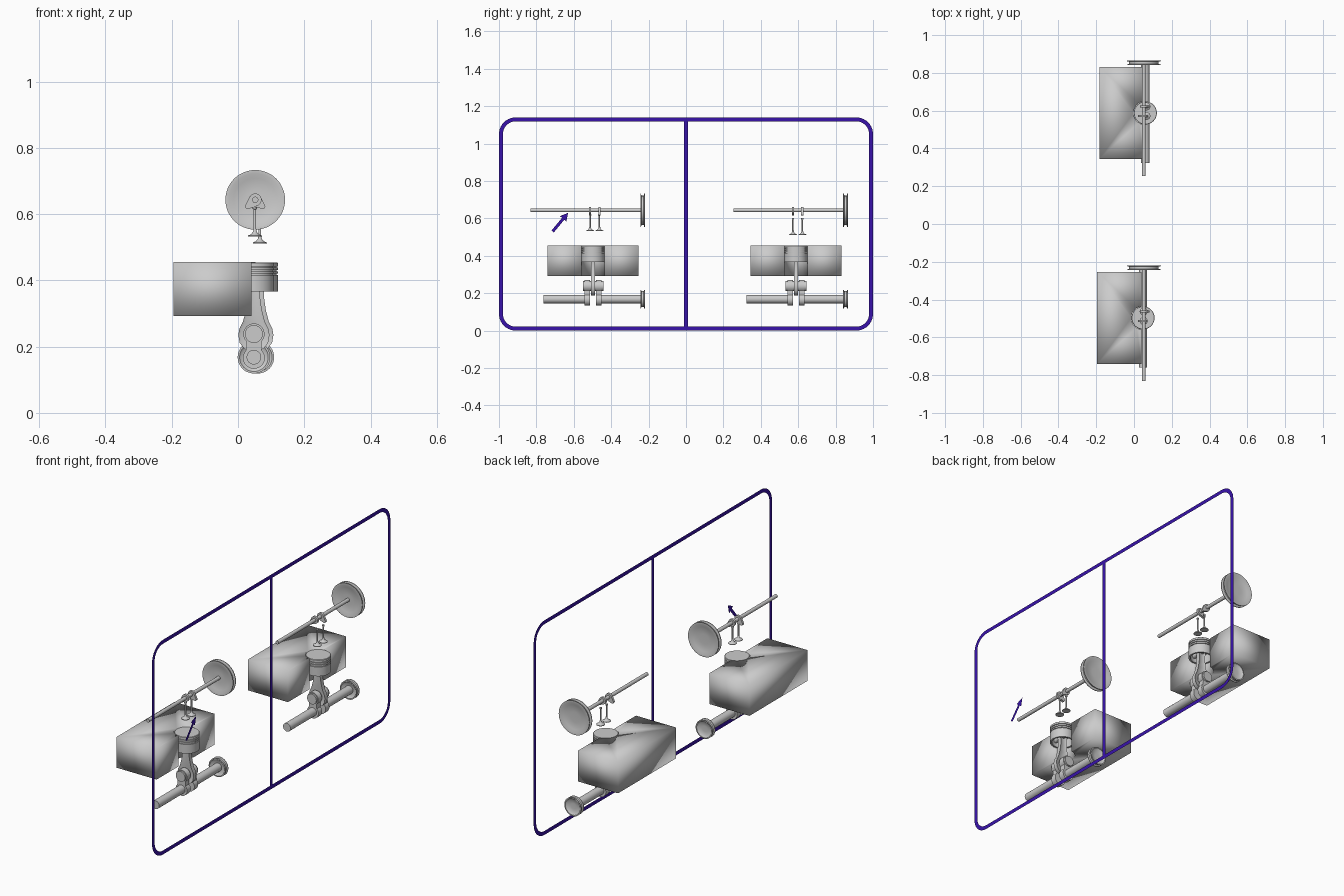
import bpy, bmesh
from math import sin, cos, pi, radians
from mathutils import Matrix, Vector

if "Cube" in bpy.data.objects:
    bpy.data.objects.remove(bpy.data.objects["Cube"])

PANEL_X = 0.195


def finish(bm, name, angle=35, loc=(0, 0, 0), mat=None):
    me = bpy.data.meshes.new(name)
    bm.to_mesh(me)
    bm.free()
    ob = bpy.data.objects.new(name, me)
    ob.location = loc
    bpy.context.collection.objects.link(ob)
    if mat:
        me.materials.append(mat)
    if angle:
        bpy.ops.object.select_all(action='DESELECT')
        ob.select_set(True)
        bpy.context.view_layer.objects.active = ob
        bpy.ops.object.shade_smooth_by_angle(angle=radians(angle))
    return ob


def lathe(name, profile, loc, axis='Z', n=40):
    """Spin a (radius, height) profile around Z, or lay it along Y."""
    bm = bmesh.new()
    vs = [bm.verts.new((r, 0, h)) for r, h in profile]
    es = [bm.edges.new(p) for p in zip(vs, vs[1:])]
    bmesh.ops.spin(bm, geom=vs + es, cent=(0, 0, 0), axis=(0, 0, 1), angle=2 * pi, steps=n)
    bmesh.ops.remove_doubles(bm, verts=bm.verts, dist=1e-5)
    bmesh.ops.recalc_face_normals(bm, faces=bm.faces)
    if axis == 'Y':
        bm.transform(Matrix.Rotation(-pi / 2, 4, 'X'))
    return finish(bm, name, loc=loc)


def rod_y(name, r, y0, y1, loc):
    return lathe(name, [(0, y0), (r, y0), (r, y1), (0, y1)], loc, 'Y', 28)


def plate(name, pts, y0, y1, loc, channel=0):
    """Extrude an XZ outline along Y, optionally with recessed sides."""
    bm = bmesh.new()
    a = [bm.verts.new((x, y0, z)) for x, z in pts]
    b = [bm.verts.new((x, y1, z)) for x, z in pts]
    ends = [bm.faces.new(a), bm.faces.new(b[::-1])]
    for i in range(len(a)):
        j = (i + 1) % len(a)
        bm.faces.new((a[i], b[i], b[j], a[j]))
    bmesh.ops.recalc_face_normals(bm, faces=bm.faces)
    if channel:
        bmesh.ops.inset_individual(bm, faces=ends, thickness=channel, depth=-channel * 0.6)
    return finish(bm, name, loc=loc)


def arc(cx, cz, r, a0, a1, n):
    return [(cx + r * cos(radians(a0 + (a1 - a0) * i / n)),
             cz + r * sin(radians(a0 + (a1 - a0) * i / n))) for i in range(n + 1)]


def pulley(name, R, loc):
    half = [(0, .004), (.3 * R, .004), (.72 * R, .006), (.88 * R, .0125),
            (R, .0125), (R, .009), (.87 * R, .006)]
    lathe(name, [(r, -h) for r, h in half] + [(r, h) for r, h in half[::-1]], loc, 'Y', 48)


def cylinder_block(name, loc):
    # half block with a half-round bore, smooth shaded all over
    pts = [(-.008, -.243), (-.008, -.062)]
    pts += [(x, y) for x, y in arc(0, 0, .0625, 263, 97, 24)]
    pts += [(-.008, .062), (-.008, .243), (-.243, .243), (-.243, -.243)]
    bm = bmesh.new()
    lo = [bm.verts.new((x, y, .292)) for x, y in pts]
    hi = [bm.verts.new((x, y, .456)) for x, y in pts]
    bm.faces.new(lo)
    bm.faces.new(hi)
    for i in range(len(lo)):
        j = (i + 1) % len(lo)
        bm.faces.new((lo[i], lo[j], hi[j], hi[i]))
    bmesh.ops.remove_doubles(bm, verts=bm.verts, dist=.002)
    bmesh.ops.recalc_face_normals(bm, faces=bm.faces)
    bmesh.ops.triangulate(bm, faces=bm.faces)
    for f in bm.faces:
        f.smooth = True
    finish(bm, name, 0, loc)


def engine(tag, x, y, valve_x, valve_z):
    base = (x, y, 0)
    cylinder_block("cylinder_block_" + tag, base)

    # hollow piston with ring grooves, and its pin
    R = .061
    prof = [(0, .454), (R - .002, .454), (R, .452)]
    for z in (.442, .431, .420):
        prof += [(R, z), (R - .005, z), (R - .005, z - .004), (R, z - .004)]
    prof += [(R, .367), (R - .009, .367), (R - .009, .415), (0, .415)]
    lathe("piston_" + tag, prof, base, n=48)
    rod_y("piston_pin_" + tag, .012, -.054, .054, (x, y, .4))

    # connecting rod
    half = [(.012, .425), (.02, .414), (.023, .4), (.018, .375), (.019, .345), (.024, .31),
            (.033, .275), (.044, .253), (.047, .235), (.043, .212), (.03, .194), (.012, .187)]
    plate("connecting_rod_" + tag, half + [(-a, b) for a, b in half[::-1]],
          -.011, .011, base, .006)

    # crankshaft: pin, two webs, two journals and end pulley
    rod_y("crank_pin_" + tag, .027, -.055, .055, (x, y, .238))
    web = arc(0, .238, .032, -45, 225, 24) + arc(0, .166, .033, 135, 405, 24)
    for side, s in (("front", -1), ("rear", 1)):
        plate(f"crank_web_{side}_{tag}", web, s * .015, s * .046, base)
    rod_y("crank_journal_front_" + tag, .022, -.264, -.044, (x, y, .168))
    rod_y("crank_journal_rear_" + tag, .022, .044, .265, (x, y, .168))
    pulley("crank_pulley_" + tag, .049, (x, y + .265, .168))

    # camshaft with pulley, cams and valves
    cx, cz = .052, .643
    rod_y("camshaft_" + tag, .0095, -.334, .265, (cx, y, cz))
    pulley("cam_pulley_" + tag, .09, (cx, y + .265, cz))
    for i, (dy, lean) in enumerate(((-.016, 222), (.034, 318))):
        tip = (.03 * cos(radians(lean)), .03 * sin(radians(lean)))
        cam = arc(0, 0, .019, lean + 65, lean + 295, 20) + arc(*tip, .008, lean - 65, lean + 65, 8)
        plate(f"cam_{i}_{tag}", cam, dy - .006, dy + .006, (cx, y, cz))
        lathe(f"valve_{i}_{tag}",
              [(0, 0), (.021, 0), (.021, .003), (.012, .007), (.006, .014), (.004, .024),
               (.004, .082), (.0065, .084), (.0065, .09), (0, .09)],
              (valve_x, y + dy, valve_z), n=24)


engine("front", .048, -.497, .051, .532)
engine("rear", .060, .588, .066, .511)

# flat purple outline, divider and arrow
purple = bpy.data.materials.new("purple")
purple.diffuse_color = (.04, .006, .4, 1)
purple.use_nodes = True
purple.node_tree.nodes["Principled BSDF"].inputs["Base Color"].default_value = purple.diffuse_color


def rounded(inset, n=10):
    r = .09
    out = []
    for cy, cz, a in ((1 - r, 1.14 - r, 0), (-1 + r, 1.14 - r, 90), (-1 + r, r, 180), (1 - r, r, 270)):
        out += arc(cy, cz, r - inset, a, a + 90, n)
    return out


def flat(name, polys):
    bm = bmesh.new()
    for p in polys:
        bm.faces.new([bm.verts.new((PANEL_X, a, b)) for a, b in p])
    bmesh.ops.remove_doubles(bm, verts=bm.verts, dist=1e-5)
    finish(bm, name, 0, mat=purple)


o, i = rounded(0), rounded(.021)
N = len(o)
flat("panel_outline", [(o[k], o[(k + 1) % N], i[(k + 1) % N], i[k]) for k in range(N)])
flat("panel_divider", [[(-.011, .021), (.011, .021), (.011, 1.119), (-.011, 1.119)]])

tail, tip = Vector((-.713, .53)), Vector((-.63, .63))
d = (tip - tail).normalized()
s = Vector((-d.y, d.x))
neck = tip - d * .042
flat("arrow", [[tail - s * .008, neck - s * .008, neck + s * .008, tail + s * .008],
               [neck - s * .022, tip, neck + s * .022]])
